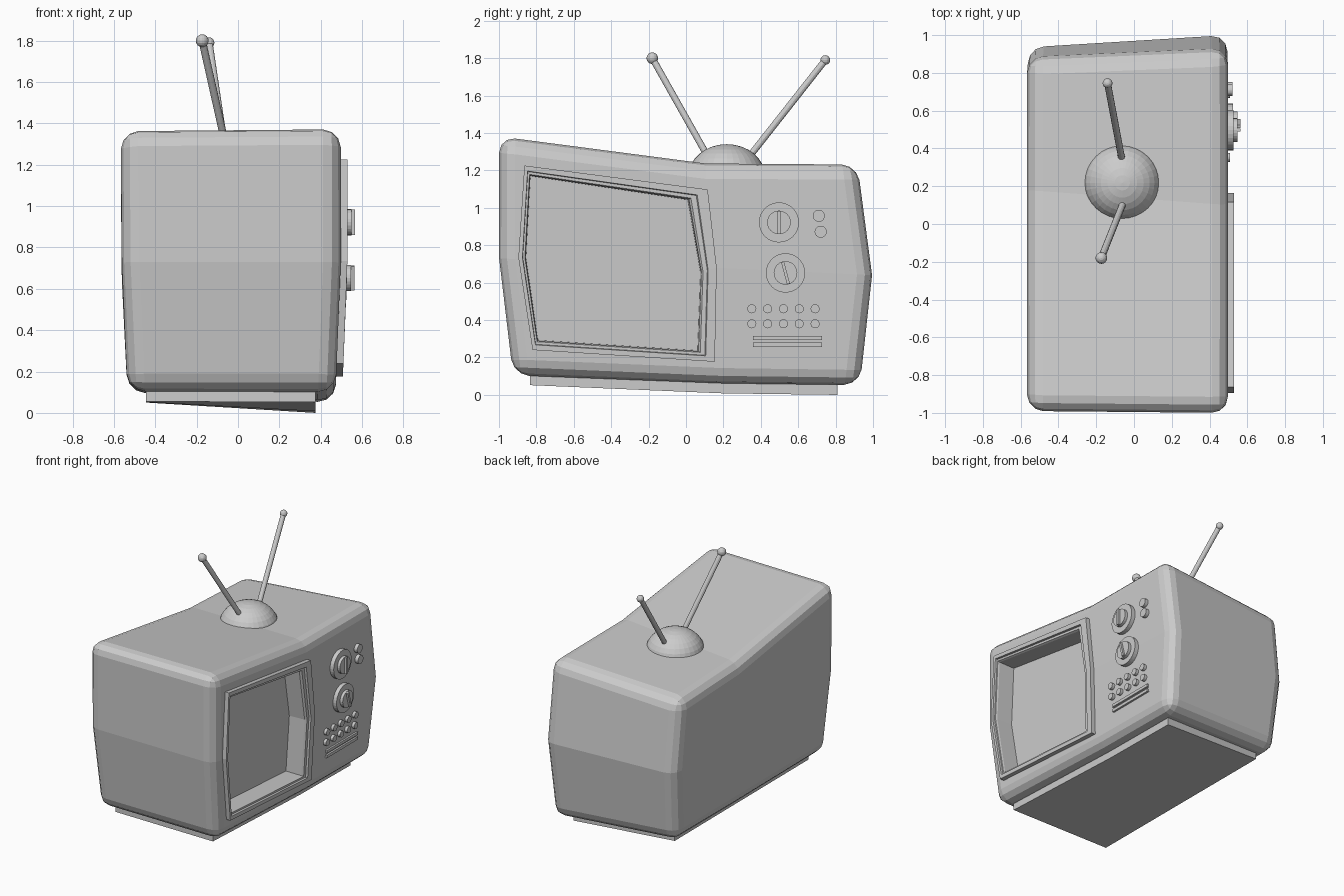
import bpy, bmesh
from math import radians
from mathutils import Vector, Matrix

if "Cube" in bpy.data.objects:
    bpy.data.objects.remove(bpy.data.objects["Cube"])


def mesh_object(name, verts, faces):
    me = bpy.data.meshes.new(name)
    me.from_pydata(verts, [], faces)
    bm = bmesh.new()
    bm.from_mesh(me)
    bmesh.ops.recalc_face_normals(bm, faces=bm.faces)
    bm.to_mesh(me)
    bm.free()
    ob = bpy.data.objects.new(name, me)
    bpy.context.collection.objects.link(ob)
    return ob


def front_x(z):
    # the front panel leans back below its middle
    return 0.497 - 0.027 * min(1, max(0, (0.70 - z) / 0.65))


def rod(name, a, b, r, sides=16):
    a, b = Vector(a), Vector(b)
    bm = bmesh.new()
    m = Matrix.Translation((a + b) / 2) @ (b - a).to_track_quat('Z', 'Y').to_matrix().to_4x4()
    bmesh.ops.create_cone(bm, cap_ends=True, segments=sides, radius1=r, radius2=r,
                          depth=(b - a).length, matrix=m)
    me = bpy.data.meshes.new(name)
    bm.to_mesh(me)
    bm.free()
    ob = bpy.data.objects.new(name, me)
    bpy.context.collection.objects.link(ob)
    return ob


def disc(name, y, z, r, h0, h1, sides=24):
    x = front_x(z)
    return rod(name, (x + h0, y, z), (x + h1, y, z), r, sides)


def bar(name, y, z, w, h, h0, h1, angle=0):
    x = front_x(z)
    bpy.ops.mesh.primitive_cube_add(size=1, location=(x + (h0 + h1) / 2, y, z),
                                    rotation=(radians(angle), 0, 0))
    ob = bpy.context.object
    ob.name = name
    ob.scale = (h1 - h0, w, h)
    return ob


def ball(name, loc, r, sz=1, seg=16, rings=8):
    bpy.ops.mesh.primitive_uv_sphere_add(segments=seg, ring_count=rings, radius=r, location=loc)
    ob = bpy.context.object
    ob.name = name
    ob.scale.z = sz
    return ob


# Cabinet: 3 x 3 grids of (y, z) points for front and back, bottom row first
front = [(-0.925, 0.105), (0.20, 0.058), (0.935, 0.048),
         (-1.0, 0.73), (0.15, 0.68), (1.0, 0.64),
         (-1.0, 1.382), (0.10, 1.24), (0.92, 1.237)]
back = [(-0.92, 0.105), (0.20, 0.10), (0.875, 0.10),
        (-0.99, 0.73), (0.15, 0.68), (0.935, 0.64),
        (-0.99, 1.375), (0.18, 1.20), (0.875, 1.17)]
back_x = (-0.535, -0.562, -0.567)
verts = [(front_x(z), y, z) for y, z in front]
verts += [(back_x[i // 3], y, z) for i, (y, z) in enumerate(back)]
grid = [(i, i + 1, i + 4, i + 3) for i in (0, 1, 3, 4)]
rim = [0, 1, 2, 5, 8, 7, 6, 3]
faces = grid + [tuple(i + 9 for i in reversed(q)) for q in grid]
faces += [(a, b, b + 9, a + 9) for a, b in zip(rim, rim[1:] + rim[:1])]
cabinet = mesh_object("cabinet", verts, faces)
bev = cabinet.modifiers.new("rounded_edges", 'BEVEL')
bev.width = 0.085
bev.segments = 3
bev.limit_method = 'ANGLE'
bev.angle_limit = radians(40)

# Screen frame outlines (y, z), blended between outer and inner
outer = [(-0.82, 0.24), (0.154, 0.177), (0.164, 0.68), (0.116, 1.098), (-0.864, 1.226), (-0.896, 0.734)]
inner = [(-0.79, 0.295), (0.057, 0.24), (0.073, 0.653), (0.004, 1.04), (-0.83, 1.167), (-0.853, 0.734)]


def outline(t):
    return [(a[0] + (b[0] - a[0]) * t, a[1] + (b[1] - a[1]) * t) for a, b in zip(outer, inner)]


def loft(name, loops, cap_first=False):
    v = [p for lp in loops for p in lp]
    n = 6
    f = [(k * n + i, k * n + (i + 1) % n, (k + 1) * n + (i + 1) % n, (k + 1) * n + i)
         for k in range(len(loops) - 1) for i in range(n)]
    f.append(tuple(range(len(v) - n, len(v))))
    if cap_first:
        f.append(tuple(range(n)))
    return mesh_object(name, v, f)


cutter = loft("screen_cutter", [[(x, y, z) for y, z in outline(0.6)] for x in (0.33, 0.7)], True)
cutter.hide_render = True
cutter.hide_viewport = True
cut = cabinet.modifiers.new("screen_hole", 'BOOLEAN')
cut.operation = 'DIFFERENCE'
cut.object = cutter
cut.solver = 'EXACT'

# Stepped frame running back to the recessed screen, closed behind
steps = [(0, -0.01), (0, 0.032), (0.5, 0.032), (0.55, 0.018), (0.8, 0.018), (0.9, 0.005), (0.95, -0.12)]
loft("screen_and_frame", [[(front_x(z) + h, y, z) for y, z in outline(t)] for t, h in steps])

# Dials with raised grips
for i, (y, z, r, a) in enumerate([(0.497, 0.922, 0.107, 0), (0.532, 0.652, 0.105, 15)]):
    disc(f"dial_ring_{i}", y, z, r, -0.02, 0.03, 32)
    disc(f"dial_knob_{i}", y, z, 0.063, 0.02, 0.052, 24)
    bar(f"dial_grip_{i}", y, z, 0.016, 0.122, 0.04, 0.068, a)

# Round buttons
for i, (y, z) in enumerate([(0.71, 0.957), (0.72, 0.872)]):
    disc(f"side_button_{i}", y, z, 0.032, -0.02, 0.025)
for j, z in enumerate((0.46, 0.38)):
    for i in range(5):
        disc(f"small_button_{j}_{i}", 0.352 + i * 0.0845, z, 0.024, -0.02, 0.022, 16)

# Speaker slats
for i, z in enumerate((0.305, 0.268)):
    bar(f"speaker_slat_{i}", 0.543, z, 0.37, 0.022, -0.02, 0.014)

# Base plinth, dipping towards the front
xs = (0.375, -0.445)
plinth = [(x, y, z) for x, prof in zip(xs, (
    [(-0.835, 0.052), (0.20, 0.008), (0.81, 0.0), (0.81, 0.12), (0.20, 0.12), (-0.835, 0.14)],
    [(-0.83, 0.055), (0.20, 0.052), (0.77, 0.05), (0.77, 0.14), (0.20, 0.14), (-0.83, 0.14)]))
    for y, z in prof]
pf = [(0, 1, 4, 5), (1, 2, 3, 4), (6, 7, 10, 11), (7, 8, 9, 10)]
pf += [(i, (i + 1) % 6, (i + 1) % 6 + 6, i + 6) for i in range(6)]
mesh_object("base_plinth", plinth, pf)

# Aerial: dome, two rods and ball tips
ball("aerial_dome", (-0.062, 0.218, 1.17), 0.205, 0.83, 32, 16)
for i, (a, b, r) in enumerate([((-0.06, 0.32, 1.25), (-0.14, 0.745, 1.79), 0.026),
                               ((-0.05, 0.13, 1.25), (-0.173, -0.18, 1.80), 0.031)]):
    rod(f"aerial_rod_{i}", a, b, 0.018, 12)
    ball(f"aerial_tip_{i}", b, r)
